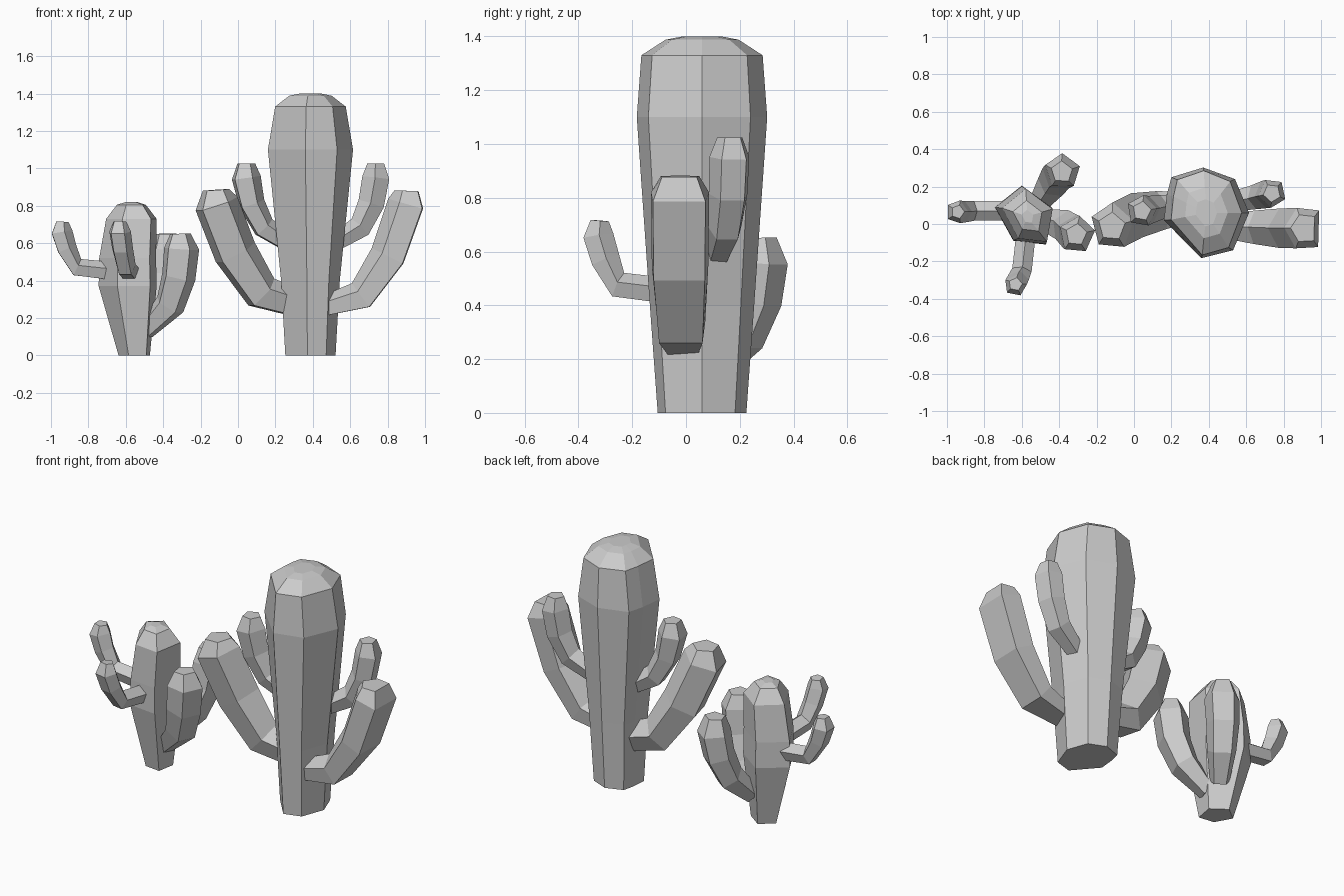
import bpy, bmesh
from mathutils import Vector


def loft(name, rings):
    """Skin a list of equal-length vertex rings and close both ends."""
    bm = bmesh.new()
    loops = [[bm.verts.new(p) for p in ring] for ring in rings]
    n = len(loops[0])
    for a, b in zip(loops, loops[1:]):
        for i in range(n):
            j = (i + 1) % n
            bm.faces.new((a[i], a[j], b[j], b[i]))
    bm.faces.new(loops[0])
    bm.faces.new(loops[-1])
    bmesh.ops.recalc_face_normals(bm, faces=bm.faces)
    mesh = bpy.data.meshes.new(name)
    bm.to_mesh(mesh)
    bm.free()
    obj = bpy.data.objects.new(name, mesh)
    bpy.context.collection.objects.link(obj)
    return obj


def trunk(name, outline, pivot, levels):
    """Scale one plan outline up the height; level = z, scale x, scale y, shift x."""
    px, py = pivot
    return loft(name, [[(px + dx + (x - px) * sx, py + (y - py) * sy, z)
                        for x, y in outline] for z, sx, sy, dx in levels])


# five-sided sections (outward, sideways) with a flat side facing outward
PENTAGON = [(0.91, 0.65), (0.91, -0.65), (-0.25, -1.05), (-1.0, 0), (-0.25, 1.05)]
BROAD = [(0.86, 0.95), (0.86, -0.95), (-0.35, -1.05), (-1.0, 0), (-0.35, 1.05)]


def arm(name, path, section=PENTAGON):
    """Sweep a section along a bent path of (x, y, z, half width)."""
    pts = [Vector(p[:3]) for p in path]
    out = pts[-1] - pts[0]
    out.z = 0
    side = out.normalized().cross(Vector((0, 0, 1)))
    rings = []
    for i, p in enumerate(pts):
        a = pts[max(i - 1, 0)]
        b = pts[min(i + 1, len(pts) - 1)]
        t = (b - a).normalized()
        o = t.cross(side).normalized()
        r = path[i][3]
        rings.append([p + o * (u * r) + side * (v * r) for u, v in section])
    return loft(name, rings)


# large cactus trunk
trunk("large_trunk",
      [(.16, .02), (.36, -.183), (.53, -.14), (.615, .06),
       (.54, .24), (.37, .302), (.20, .25), (.175, .155)],
      (.387, .06),
      [(0, .59, .68, 0), (.4, .69, .80, 0), (1.1, 1, 1, 0),
       (1.33, .83, .93, 0), (1.388, .5, .56, 0), (1.4, .25, .3, 0)])

# large cactus arms
arm("large_right_lower_arm", [(.44, -.01, .255, .055), (.66, -.018, .318, .085),
    (.805, -.023, .53, .10), (.902, -.023, .81, .103), (.905, -.023, .88, .068)],
    BROAD)
arm("large_left_lower_arm", [(.28, .09, .29, .08), (.13, .07, .335, .10),
    (-.01, .04, .55, .116), (-.11, -.01, .81, .117), (-.115, -.012, .885, .07)])
arm("large_right_upper_arm", [(.48, .11, .58, .045), (.65, .145, .685, .062),
    (.71, .16, .81, .07), (.735, .165, .95, .072), (.735, .165, 1.025, .045)])
arm("large_left_upper_arm", [(.29, .11, .585, .045), (.14, .09, .685, .062),
    (.075, .075, .81, .07), (.045, .07, .95, .078), (.045, .07, 1.025, .048)])

# small cactus trunk
trunk("small_trunk",
      [(-.645, -.09), (-.47, -.11), (-.435, .085), (-.60, .205), (-.745, .09)],
      (-.59, .04),
      [(0, .54, .54, .035), (.37, 1, 1, 0), (.52, .98, .98, 0),
       (.73, .87, .9, .02), (.805, .5, .52, .02), (.82, .2, .22, .02)])

# small cactus arms
arm("small_left_arm", [(-.66, .07, .448, .05), (-.86, .07, .47, .05),
    (-.915, .065, .57, .054), (-.943, .065, .66, .058), (-.94, .065, .715, .034)])
arm("small_front_arm", [(-.575, -.03, .448, .05), (-.60, -.25, .475, .05),
    (-.62, -.298, .57, .054), (-.633, -.325, .66, .056), (-.633, -.32, .715, .034)])
arm("small_front_right_arm", [(-.50, .03, .13, .05), (-.37, -.01, .27, .08),
    (-.325, -.045, .42, .09), (-.31, -.055, .57, .093), (-.312, -.055, .65, .055)])
arm("small_back_right_arm", [(-.51, .11, .16, .05), (-.44, .21, .28, .075),
    (-.405, .262, .42, .085), (-.385, .278, .56, .09), (-.388, .276, .65, .055)])
